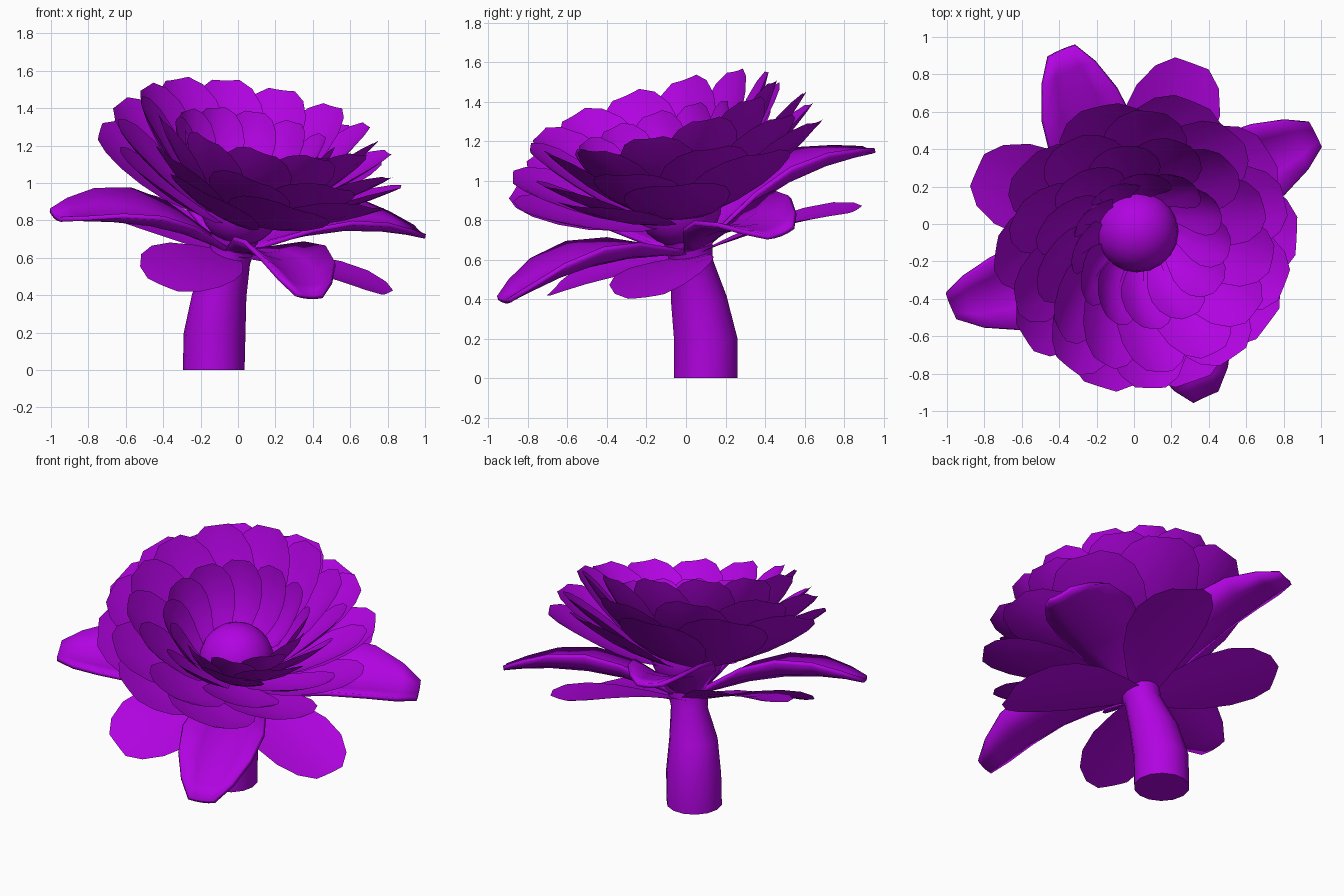
import bpy, bmesh, math
from mathutils import Vector, Matrix

if "Cube" in bpy.data.objects:
    bpy.data.objects.remove(bpy.data.objects["Cube"])

purple = bpy.data.materials.new("violet purple")
purple.diffuse_color = (0.44, 0.001, 0.75, 1)
purple.use_nodes = True
purple.node_tree.nodes["Principled BSDF"].inputs["Base Color"].default_value = purple.diffuse_color

BASE = Vector((-0.03, 0.03, 0.65))            # where the tilted head starts
AXIS = Vector((0.2, -0.29, 1)).normalized()   # direction the head faces
EX = (Vector((1, 0, 0)) - AXIS * AXIS.x).normalized()
EY = AXIS.cross(EX)


def head(r, t, a):
    """Point in the head: radius, height along the axis, angle in degrees."""
    a = math.radians(a)
    return BASE + AXIS * t + (EX * math.cos(a) + EY * math.sin(a)) * r


def finish(name, bm):
    bmesh.ops.recalc_face_normals(bm, faces=bm.faces)
    me = bpy.data.meshes.new(name)
    bm.to_mesh(me)
    bm.free()
    me.materials.append(purple)
    me.shade_smooth()
    ob = bpy.data.objects.new(name, me)
    bpy.context.collection.objects.link(ob)
    return ob


ROUND = [(0, .25), (.2, .6), (.4, .88), (.6, 1), (.78, .95), (.92, .72), (1, .38)]
BOAT = [(0, .2), (.15, .5), (.35, .88), (.55, 1), (.75, .9), (.9, .64), (1, .32)]


def blade(bm, root, tip, width, bow, cup, roll=0, bend=0, outline=ROUND):
    """Curved petal surface from root to tip."""
    along = tip - root
    d = along.normalized()
    up = (AXIS - d * AXIS.dot(d)).normalized()
    up = Matrix.Rotation(math.radians(roll), 3, d) @ up
    side = d.cross(up)
    rows = []
    for s, w in outline:
        mid = root + along * s + (up * bow + side * bend) * 4 * s * (1 - s)
        rows.append([bm.verts.new(mid + side * u * w * width / 2 + up * cup * (u * w) ** 2)
                     for u in (-1, -.5, 0, .5, 1)])
    for a, b in zip(rows, rows[1:]):
        for i in range(4):
            bm.faces.new((a[i], a[i + 1], b[i + 1], b[i]))


# bowl of petals: count, root (r, t), tip (r, t), width, first angle
rings = {
    "outer_petals": (10, (.12, .18), (.82, .50), .54, 0),
    "second_petals": (10, (.13, .20), (.77, .61), .46, 18),
    "middle_petals": (13, (.15, .22), (.645, .735), .39, 23),
    "inner_petals": (12, (.18, .25), (.43, .645), .28, 0),
}
for name, (n, r0, r1, width, start) in rings.items():
    bm = bmesh.new()
    for i in range(n):
        a = start + 360 * i / n
        blade(bm, head(*r0, a), head(*r1, a), width, -.04, .05, roll=-12)
    finish(name, bm)

# lower leaves, flat and round
bm = bmesh.new()
for tip in ((.31, .86, .85), (-.84, .29, .92), (-.40, -.67, .45), (.80, -.20, .41)):
    blade(bm, Vector((-.04, .03, .62)), Vector(tip), .51, .03, .03, roll=-5)
finish("round_leaves", bm)

# long boat-shaped leaves with a thick rim
bm = bmesh.new()
for tip in ((-.39, .93, 1.15), (-.98, -.44, .82), (.97, .48, .73), (.38, -.92, .39)):
    blade(bm, Vector((-.03, .03, .63)), Vector(tip), .48, .08, .10,
          bend=-.035, outline=BOAT)
leaves = finish("boat_leaves", bm)
rim = leaves.modifiers.new("thickness", "SOLIDIFY")
rim.thickness, rim.offset = .025, 0

# bent stem running into the flared neck
path = [((-.13, .10, 0), .165), ((-.125, .10, .2), .165), ((-.10, .065, .4), .145),
        ((-.045, .03, .58), .11), (BASE + AXIS * .08, .13), (BASE + AXIS * .23, .20)]
bm = bmesh.new()
rows = []
for k, (c, r) in enumerate(path):
    tilt = Vector((0, 0, 1)).lerp(AXIS, min(1, max(0, k - 1) / 3)).normalized()
    ex = (Vector((1, 0, 0)) - tilt * tilt.x).normalized()
    ey = tilt.cross(ex)
    rows.append([bm.verts.new(Vector(c) + (ex * math.cos(q) + ey * math.sin(q)) * r)
                 for q in (math.tau * i / 14 for i in range(14))])
for a, b in zip(rows, rows[1:]):
    for i in range(14):
        j = (i + 1) % 14
        bm.faces.new((a[i], a[j], b[j], b[i]))
bm.faces.new(rows[0])
bm.faces.new(rows[-1])
stem = finish("stem", bm)
bpy.context.view_layer.objects.active = stem
stem.select_set(True)
bpy.ops.object.shade_smooth_by_angle(angle=math.radians(40))

# round centre of the flower
bm = bmesh.new()
bmesh.ops.create_uvsphere(bm, u_segments=20, v_segments=12, radius=.22,
                          matrix=Matrix.Translation(BASE + AXIS * .25))
finish("centre", bm)
